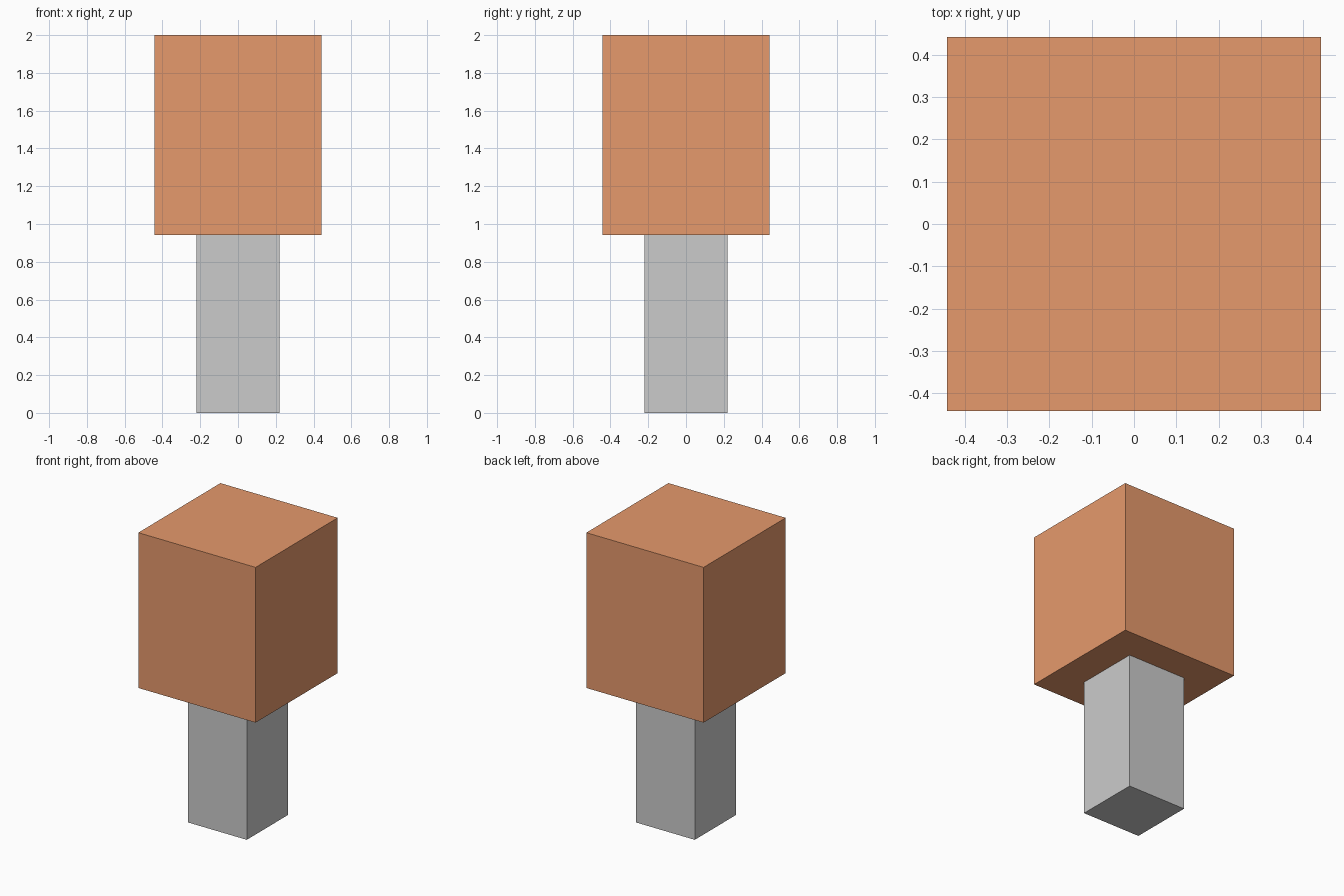
import bpy

if "Cube" in bpy.data.objects:
    bpy.data.objects.remove(bpy.data.objects["Cube"])


def box(name, width, z0, z1):
    """Square upright block centred on the z axis."""
    bpy.ops.mesh.primitive_cube_add(size=1, location=(0, 0, (z0 + z1) / 2))
    obj = bpy.context.object
    obj.name = name
    obj.scale = (width, width, z1 - z0)
    bpy.ops.object.transform_apply(location=False, rotation=False, scale=True)
    return obj


HEAD_BOTTOM = 0.942

# Narrow grey post
box("post", 0.442, 0, HEAD_BOTTOM)

# Wide orange block on top
head = box("head_block", 0.884, HEAD_BOTTOM, 2)
orange = bpy.data.materials.new("orange")
orange.diffuse_color = (0.79, 0.32, 0.15, 1)
orange.use_nodes = True
orange.node_tree.nodes["Principled BSDF"].inputs["Base Color"].default_value = orange.diffuse_color
head.data.materials.append(orange)
